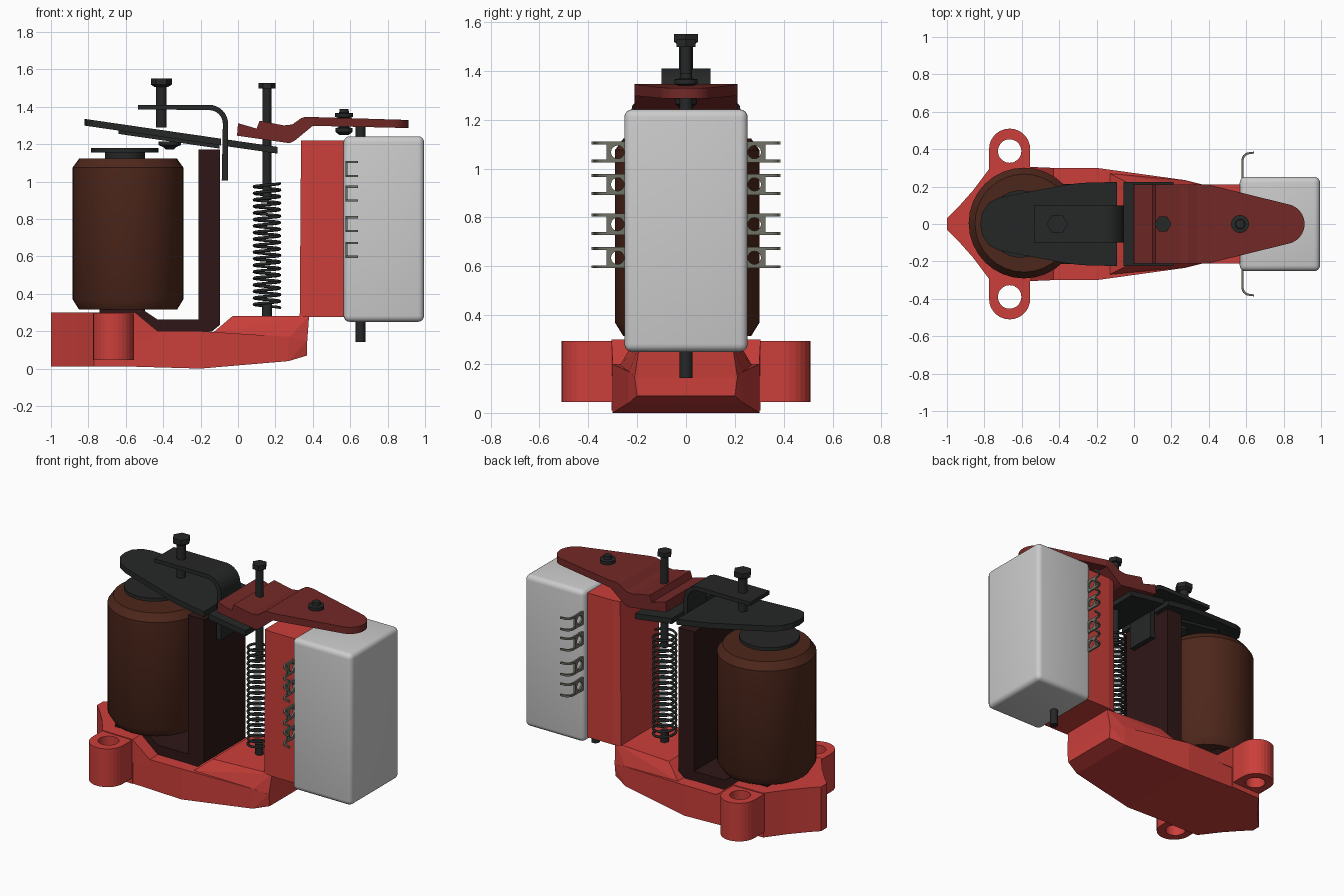
import bpy, bmesh
from math import pi, cos, sin, radians

if "Cube" in bpy.data.objects:
    bpy.data.objects.remove(bpy.data.objects["Cube"])


def material(name, rgb):
    m = bpy.data.materials.new(name)
    m.diffuse_color = (*rgb, 1)
    m.use_nodes = True
    m.node_tree.nodes["Principled BSDF"].inputs["Base Color"].default_value = m.diffuse_color
    return m


RED = material("red_plastic", (0.6, 0.05, 0.043))
BROWN = material("coil_brown", (0.075, 0.02, 0.011))
BLACK = material("dark_metal", (0.019, 0.02, 0.02))
YOKE = material("dark_maroon", (0.028, 0.008, 0.008))
MAROON = material("maroon", (0.17, 0.022, 0.02))
TIN = material("terminal_tin", (0.16, 0.165, 0.13))


def finish(name, bm, mat=None, smooth=False):
    bmesh.ops.recalc_face_normals(bm, faces=bm.faces[:])
    me = bpy.data.meshes.new(name)
    bm.to_mesh(me)
    bm.free()
    if smooth:
        me.shade_smooth()
        me.set_sharp_from_angle(angle=radians(32))
    if mat:
        me.materials.append(mat)
    ob = bpy.data.objects.new(name, me)
    bpy.context.collection.objects.link(ob)
    return ob


def prism(name, pts, a, b, mat, axis="z", slope=0.0):
    """Extrude a 2D outline from a to b along z (xy outline) or y (xz outline)."""
    bm = bmesh.new()
    place = (lambda p, d: (p[0], p[1], d + slope * p[0])) if axis == "z" else (lambda p, d: (p[0], d, p[1]))
    lo = [bm.verts.new(place(p, a)) for p in pts]
    hi = [bm.verts.new(place(p, b)) for p in pts]
    bm.faces.new(lo)
    bm.faces.new(hi)
    n = len(pts)
    for i in range(n):
        j = (i + 1) % n
        bm.faces.new((lo[i], lo[j], hi[j], hi[i]))
    return finish(name, bm, mat)


def hull(name, pts, mat):
    """Convex block from (x, half width, z) points, mirrored over y."""
    bm = bmesh.new()
    for x, y, z in pts:
        bm.verts.new((x, y, z))
        bm.verts.new((x, -y, z))
    bmesh.ops.convex_hull(bm, input=bm.verts[:])
    bmesh.ops.dissolve_limit(bm, angle_limit=radians(1), verts=bm.verts[:], edges=bm.edges[:])
    return finish(name, bm, mat)


def lathe(name, x, y, profile, segs, mat, smooth=True):
    """Solid of revolution about a vertical axis, profile of (radius, z)."""
    bm = bmesh.new()
    rings = [[bm.verts.new((x + r * cos(2 * pi * i / segs), y + r * sin(2 * pi * i / segs), z))
              for i in range(segs)] for r, z in profile]
    for p, q in zip(rings, rings[1:]):
        for i in range(segs):
            j = (i + 1) % segs
            bm.faces.new((p[i], p[j], q[j], q[i]))
    bm.faces.new(rings[0])
    bm.faces.new(rings[-1])
    return finish(name, bm, mat, smooth)


def boolean(ob, cutter, op):
    mod = ob.modifiers.new("cut", "BOOLEAN")
    mod.operation, mod.object, mod.solver = op, cutter, "EXACT"
    bpy.context.view_layer.objects.active = ob
    bpy.ops.object.modifier_apply(modifier=mod.name)
    bpy.data.objects.remove(cutter)


def mirrored(half):
    return half + [(x, -y) for x, y in reversed(half) if abs(y) > 1e-6]


def arc(cx, cy, r, a0, a1, n):
    return [(cx + r * cos(radians(a0 + (a1 - a0) * i / n)),
             cy + r * sin(radians(a0 + (a1 - a0) * i / n))) for i in range(n + 1)]


# Base: pointed coil end, ramp, long tapered body and raised deck
prism("base_nose", mirrored([(-1, 0.03), (-0.94, 0.09), (-0.86, 0.18), (-0.77, 0.3), (-0.55, 0.305)]),
      0.01, 0.3, RED)
hull("base_body", [(-0.55, 0.3, 0.01), (-0.2, 0.3, 0), (0.27, 0.235, 0.04), (0.37, 0.2, 0.07),
                   (-0.55, 0.3, 0.2), (-0.2, 0.3, 0.2), (0.27, 0.235, 0.17), (0.37, 0.21, 0.15)], RED)
hull("base_ramp", [(-0.55, 0.305, 0.3), (-0.55, 0.305, 0.15), (-0.43, 0.3, 0.2), (-0.43, 0.3, 0.15)], RED)
hull("base_deck", [(-0.13, 0.27, 0.195), (-0.03, 0.22, 0.28), (0.38, 0.19, 0.28),
                   (0.27, 0.235, 0.165), (0.37, 0.21, 0.145)], RED)

# Mounting ears with through holes
for s, side in ((1, "back"), (-1, "front")):
    outline = [(-0.555, 0.25 * s)] + [(x, y * s) for x, y in arc(-0.665, 0.4, 0.11, 0, 180, 14)] + [(-0.775, 0.25 * s)]
    ear = prism("mounting_ear_" + side, outline, 0.045, 0.295, RED)
    boolean(ear, lathe("ear_hole", -0.665, 0.39 * s, [(0.063, -0.1), (0.063, 0.5)], 20, None), "DIFFERENCE")

# Column carrying the switch box
hull("column", [(0.33, 0.2, 0.275), (0.57, 0.2, 0.275), (0.337, 0.2, 1.22), (0.57, 0.21, 1.22),
                (0.38, 0.21, 1.22), (0.38, 0.21, 0.275), (0.57, 0.21, 0.275)], RED)

# Coil, iron core and pole disc
lathe("coil", -0.588, 0.005, [(0.262, 0.315), (0.296, 0.37), (0.296, 1.075), (0.262, 1.122)], 32, BROWN)
lathe("coil_core", -0.605, 0, [(0.107, 0.27), (0.107, 1.16)], 24, BLACK)
lathe("pole_disc", -0.605, 0, [(0.18, 1.155), (0.18, 1.178)], 32, BLACK)

# Yoke: foot under the coil and upright leg
prism("yoke", [(-0.74, 0.3), (-0.55, 0.3), (-0.43, 0.198), (-0.14, 0.198), (-0.095, 0.235), (-0.095, 1.172),
               (-0.21, 1.172), (-0.21, 0.262), (-0.43, 0.262), (-0.51, 0.316), (-0.74, 0.316)],
      -0.215, 0.215, YOKE, "y")

# Tilted armature in two pieces with a thin lower leaf
K, Z0 = -0.145, 1.198
prism("armature", mirrored([(-0.822, 0), (-0.812, 0.06), (-0.775, 0.115), (-0.72, 0.142), (-0.64, 0.158),
                            (-0.36, 0.21), (-0.28, 0.22), (-0.09, 0.225)]), Z0 - 0.018, Z0 + 0.018, BLACK, slope=K)
prism("armature_tail", mirrored([(-0.055, 0.225), (0.212, 0.225)]), Z0 - 0.018, Z0 + 0.018, BLACK, slope=K)
prism("armature_leaf", mirrored([(-0.64, 0.07), (-0.6, 0.1), (-0.1, 0.1)]), Z0 - 0.036, Z0 - 0.017, BLACK, slope=K)
lathe("armature_rivet", -0.365, 0, [(0.02, 1.17), (0.035, 1.185), (0.06, 1.195), (0.06, 1.215)], 16, BLACK)

# Stop bracket: flat arm bent down into a leg
outer, inner = arc(-0.155, 1.308, 0.102, 90, 0, 8), arc(-0.155, 1.308, 0.074, 0, 90, 8)
outer, inner = ([(x, z) for x, z in c] for c in (outer, inner))
prism("stop_bracket", [(-0.535, 1.41)] + outer + [(-0.053, 1.005), (-0.087, 1.005)] + inner + [(-0.535, 1.386)],
      -0.1, 0.1, BLACK, "y")

# Adjusting screw through the bracket
lathe("adjusting_screw", -0.41, 0, [(0.029, 1.29), (0.029, 1.51)], 16, BLACK)
lathe("adjusting_screw_head", -0.41, 0, [(0.035, 1.505), (0.056, 1.518), (0.056, 1.55)], 6, BLACK, False)

# Spring with its upper rod and lower peg
lathe("spring_rod", 0.155, 0, [(0.024, 0.9), (0.024, 1.505)], 16, BLACK)
lathe("spring_rod_head", 0.155, 0, [(0.045, 1.498), (0.045, 1.528)], 6, BLACK, False)
lathe("spring_peg", 0.155, 0, [(0.026, 0.275), (0.026, 0.35)], 16, BLACK)
cu = bpy.data.curves.new("spring_wire", "CURVE")
cu.dimensions, cu.bevel_depth, cu.bevel_resolution, cu.use_fill_caps = "3D", 0.008, 1, True
turns, steps = 19, 20
sp = cu.splines.new("POLY")
sp.points.add(turns * steps)
for i, p in enumerate(sp.points):
    t = 2 * pi * i / steps
    p.co = (0.155 + 0.069 * cos(t), 0.069 * sin(t), 0.325 + 0.665 * i / (turns * steps), 1)
tmp = bpy.data.objects.new("spring_curve", cu)
me = bpy.data.meshes.new_from_object(tmp)
bpy.data.objects.remove(tmp)
me.shade_smooth()
me.materials.clear()
me.materials.append(BLACK)
bpy.context.collection.objects.link(bpy.data.objects.new("spring", me))

# Rocker plate: stepped side profile trimmed to a tapered outline
rocker = prism("rocker_plate", [(-0.005, 1.245), (0.275, 1.205), (0.305, 1.22), (0.4, 1.298), (0.95, 1.285),
                                (0.95, 1.328), (0.36, 1.346), (0.34, 1.34), (0.29, 1.305), (0.245, 1.3),
                                (0.115, 1.325), (0.1, 1.283), (0.0, 1.312)], -0.3, 0.3, MAROON, "y")
trim = prism("rocker_trim", mirrored([(-0.1, 0.21), (0.4, 0.21)] + arc(0.805, 0, 0.107, 75, 0, 8)), 1, 1.6, MAROON)
boolean(rocker, trim, "INTERSECT")
lathe("rocker_bolt", 0.567, 0, [(0.026, 1.25), (0.045, 1.265), (0.045, 1.285), (0.03, 1.29), (0.03, 1.34),
                                (0.048, 1.345), (0.048, 1.365), (0.026, 1.368), (0.024, 1.388)], 16, BLACK)

# Switch box with rounded edges and plunger
bm = bmesh.new()
bmesh.ops.create_cube(bm, size=1)
for v in bm.verts:
    v.co = (0.78 + v.co.x * 0.43, v.co.y * 0.505, 0.746 + v.co.z * 0.992)
bmesh.ops.bevel(bm, geom=bm.edges[:], offset=0.032, segments=4, profile=0.5, affect="EDGES")
finish("switch_box", bm, None, True)
lathe("plunger_bottom", 0.655, 0, [(0.026, 0.143), (0.026, 0.27)], 16, BLACK)
lathe("plunger_top", 0.655, 0, [(0.026, 1.22), (0.026, 1.3)], 16, BLACK)


# Terminals: holed tab with two curled prongs, four per side
def holed_tab(name, s, z):
    bm = bmesh.new()
    n, layers = 16, []
    for x in (0.574, 0.586):
        rim, hole = [], []
        for i in range(n):
            c, d = cos(2 * pi * i / n), sin(2 * pi * i / n)
            m = max(abs(c), abs(d))
            rim.append(bm.verts.new((x, s * (0.28 + 0.045 * c / m), z + 0.043 * d / m)))
            hole.append(bm.verts.new((x, s * (0.28 + 0.027 * c), z + 0.027 * d)))
        layers.append((rim, hole))
    (r0, h0), (r1, h1) = layers
    for i in range(n):
        j = (i + 1) % n
        for a, b in ((r0, h0), (h0, h1), (h1, r1), (r1, r0)):
            bm.faces.new((a[i], a[j], b[j], b[i]))
    finish(name, bm, TIN)


for s, side in ((1, "back"), (-1, "front")):
    for k, z in enumerate((0.635, 0.772, 0.935, 1.067)):
        holed_tab(f"terminal_{side}_{k}", s, z)
        curl = [(0.574, 0.315), (0.574, 0.345), (0.582, 0.366), (0.602, 0.382), (0.642, 0.387),
                (0.642, 0.377), (0.608, 0.372), (0.592, 0.36), (0.586, 0.343), (0.586, 0.315)]
        for e, zz in enumerate((z - 0.043, z + 0.031)):
            prism(f"terminal_prong_{side}_{k}_{e}", [(x, y * s) for x, y in curl], zz, zz + 0.012, TIN)
